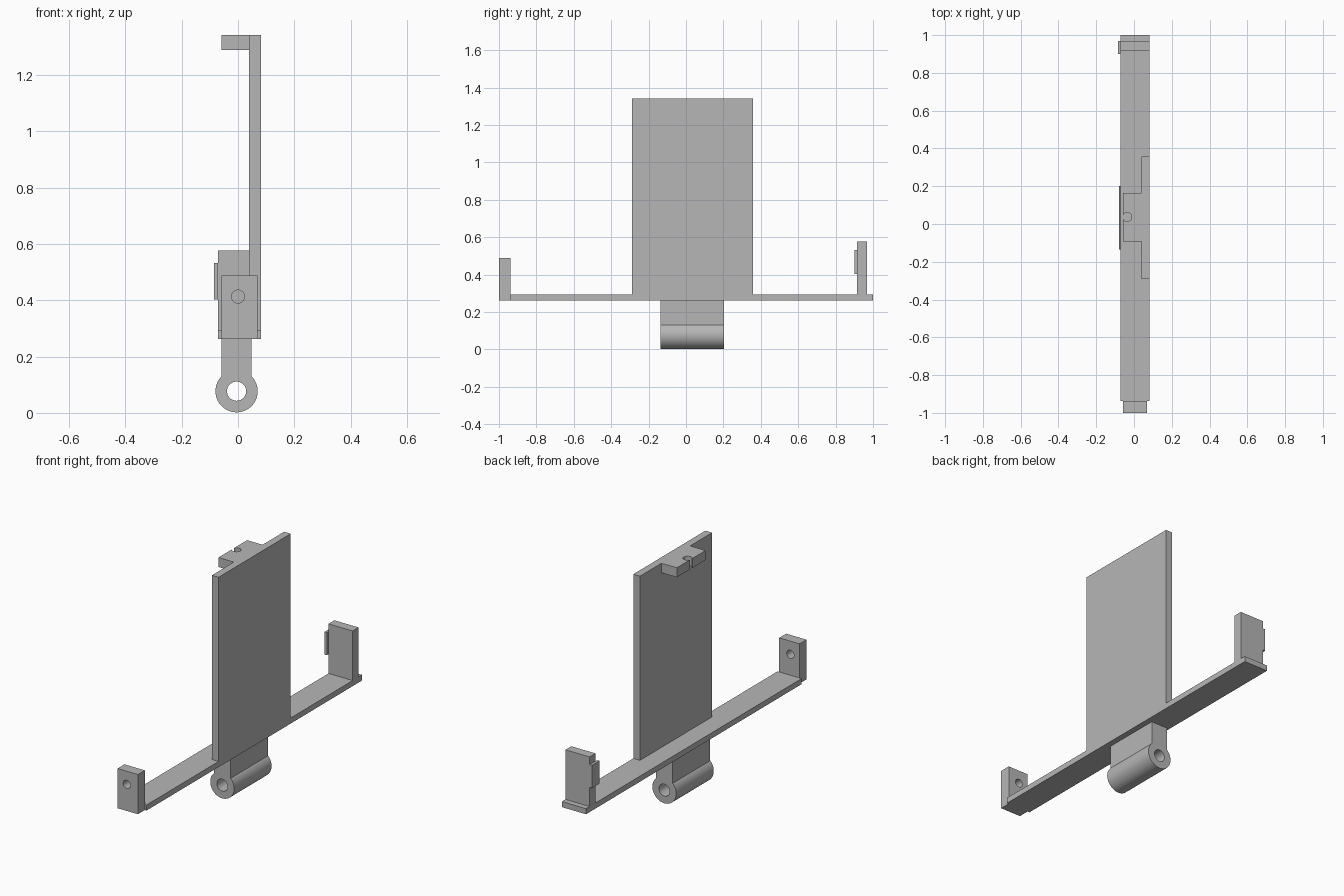
import bpy, bmesh, math
from mathutils import Matrix

default = bpy.data.objects.get("Cube")
if default:
    bpy.data.objects.remove(default, do_unlink=True)

grey = bpy.data.materials.new("plain grey")
grey.use_nodes = True
grey.diffuse_color = (0.47, 0.47, 0.47, 1)
grey.node_tree.nodes["Principled BSDF"].inputs["Base Color"].default_value = grey.diffuse_color


def finish(name, bm):
    bmesh.ops.recalc_face_normals(bm, faces=bm.faces)
    mesh = bpy.data.meshes.new(name)
    bm.to_mesh(mesh)
    bm.free()
    mesh.materials.append(grey)
    obj = bpy.data.objects.new(name, mesh)
    bpy.context.collection.objects.link(obj)
    return obj


def box(name, x, y, z):
    bm = bmesh.new()
    bmesh.ops.create_cube(bm, size=1)
    for v in bm.verts:
        v.co = [lo + (c + 0.5) * (hi - lo) for c, (lo, hi) in zip(v.co, (x, y, z))]
    return finish(name, bm)


def drill(obj, centre, radius, depth, along_y):
    """Cut a round hole along y or z with a hidden cutter."""
    bm = bmesh.new()
    turn = Matrix.Rotation(math.pi / 2, 4, 'X') if along_y else Matrix()
    bmesh.ops.create_cone(bm, cap_ends=True, segments=48, radius1=radius, radius2=radius,
                          depth=depth, matrix=Matrix.Translation(centre) @ turn)
    cutter = finish(obj.name + "_hole_cutter", bm)
    cutter.hide_render = True
    mod = obj.modifiers.new("hole", 'BOOLEAN')
    mod.operation, mod.solver, mod.object = 'DIFFERENCE', 'EXACT', cutter
    bpy.ops.object.select_all(action='DESELECT')
    obj.select_set(True)
    bpy.context.view_layer.objects.active = obj
    bpy.ops.object.modifier_apply(modifier=mod.name)
    bpy.data.objects.remove(cutter, do_unlink=True)
    bpy.ops.object.shade_smooth_by_angle(angle=math.radians(30))


# Long base bar and upright back plate
BOTTOM, TOP = 0.262, 0.294
LEFT, RIGHT = -0.071, 0.081
box("base_bar", (LEFT, RIGHT), (-0.938, 1), (BOTTOM, TOP))
box("upright_plate", (0.039, RIGHT), (-0.29, 0.358), (TOP, 1.342))

# Drilled lug at the front end
lug = box("front_lug", (-0.058, 0.07), (-1, -0.938), (BOTTOM, 0.488))
drill(lug, (0, -0.97, 0.413), 0.023, 0.2, True)

# Post and small catch at the back end
box("rear_post", (LEFT, RIGHT), (0.915, 0.968), (TOP, 0.576))
box("rear_catch", (-0.086, LEFT), (0.9, 0.968), (0.403, 0.532))

# Tab at the top of the plate, its hole just breaking the outer edge
tab = box("top_tab", (-0.058, 0.039), (-0.093, 0.165), (1.288, 1.342))
drill(tab, (-0.036, 0.037, 1.315), 0.024, 0.2, False)

# Hinge knuckle: neck and barrel as one extruded outline
cx, cz, radius = -0.005, 0.077, 0.075
half = 0.053
start = math.acos(half / radius)
sweep = math.pi + 2 * start
outline = [(cx - half, BOTTOM), (cx + half, BOTTOM)]
for i in range(65):
    a = start - sweep * i / 64
    outline.append((cx + radius * math.cos(a), cz + radius * math.sin(a)))
bm = bmesh.new()
face = bm.faces.new([bm.verts.new((x, -0.135, z)) for x, z in outline])
new = bmesh.ops.extrude_face_region(bm, geom=[face])["geom"]
bmesh.ops.translate(bm, vec=(0, 0.337, 0),
                    verts=[g for g in new if isinstance(g, bmesh.types.BMVert)])
knuckle = finish("hinge_knuckle", bm)
drill(knuckle, (cx, 0.03, cz), 0.034, 1, True)
